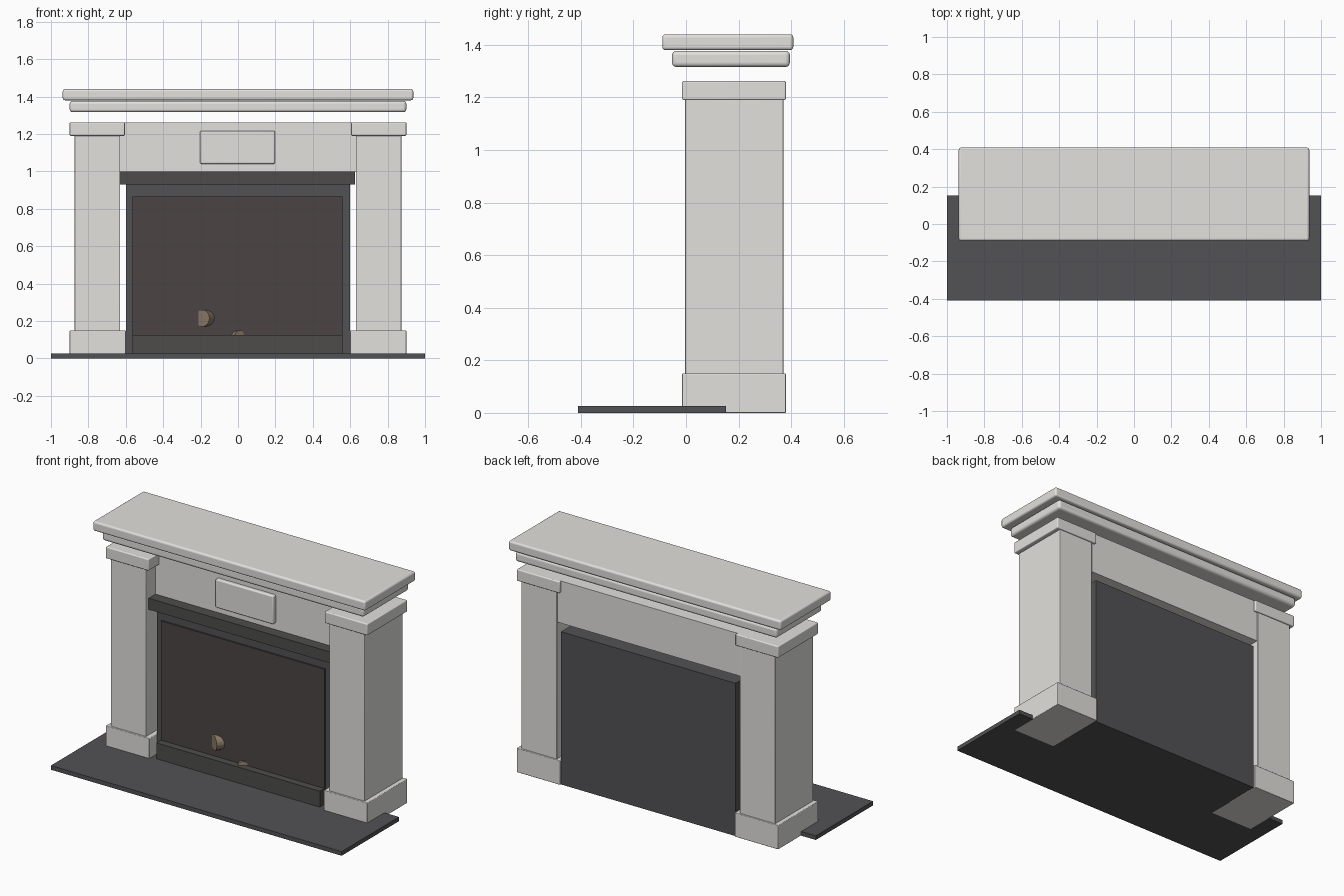
import bpy, bmesh
from mathutils import Vector

if "Cube" in bpy.data.objects:
    bpy.data.objects.remove(bpy.data.objects["Cube"])


def material(name, rgb):
    m = bpy.data.materials.new(name)
    m.diffuse_color = (*rgb, 1)
    m.use_nodes = True
    m.node_tree.nodes["Principled BSDF"].inputs["Base Color"].default_value = m.diffuse_color
    return m


STONE = material("pale_stone", (0.76, 0.75, 0.72))
SLATE = material("slate", (0.085, 0.085, 0.09))
IRON = material("dark_iron", (0.075, 0.073, 0.068))
SCREEN = material("screen", (0.07, 0.06, 0.057))
WOOD = material("wood", (0.27, 0.2, 0.14))


def finish(name, bm, mat):
    me = bpy.data.meshes.new(name)
    bm.to_mesh(me)
    bm.free()
    me.materials.append(mat)
    ob = bpy.data.objects.new(name, me)
    bpy.context.collection.objects.link(ob)
    return ob


def box(name, x, y, z, mat, bevel=0.0, mirror=False):
    """Box from (min, max) ranges, optionally rounded and mirrored across x."""
    bm = bmesh.new()
    bmesh.ops.create_cube(bm, size=1)
    for v in bm.verts:
        v.co = Vector([r[0] if c < 0 else r[1] for c, r in zip(v.co, (x, y, z))])
    ob = finish(name, bm, mat)
    if bevel:
        b = ob.modifiers.new("round", 'BEVEL')
        b.width, b.segments = bevel, 4
        bpy.context.view_layer.objects.active = ob
        ob.select_set(True)
        bpy.ops.object.shade_smooth_by_angle()
        ob.select_set(False)
    if mirror:
        ob.modifiers.new("mirror", 'MIRROR')
    return ob


def log(name, a, b, radius):
    """Cut log running from a to b."""
    a, b = Vector(a), Vector(b)
    bm = bmesh.new()
    bmesh.ops.create_cone(bm, cap_ends=True, segments=16, radius1=radius,
                          radius2=radius, depth=(b - a).length)
    bm.transform((b - a).to_track_quat('Z', 'Y').to_matrix().to_4x4())
    bmesh.ops.translate(bm, verts=bm.verts, vec=(a + b) / 2)
    return finish(name, bm, WOOD)


# hearth slab
box("hearth", (-1, 1), (-0.41, 0.153), (0, 0.026), SLATE)

# pillars with plinth and capital
box("pillar_bases", (0.60, 0.90), (-0.015, 0.38), (0, 0.15), STONE, 0.004, True)
box("pillars", (0.63, 0.873), (-0.003, 0.37), (0.14, 1.2), STONE, 0.003, True)
box("pillar_capitals", (0.605, 0.90), (-0.015, 0.38), (1.19, 1.262), STONE, 0.006, True)

# frieze and plaque
box("frieze", (-0.635, 0.635), (0.09, 0.365), (1.0, 1.262), STONE)
box("plaque", (-0.203, 0.197), (0.065, 0.12), (1.04, 1.217), STONE, 0.008)

# mantel shelf in two steps
box("lower_moulding", (-0.90, 0.90), (-0.053, 0.395), (1.316, 1.377), STONE, 0.016)
box("mantel_shelf", (-0.937, 0.937), (-0.09, 0.408), (1.38, 1.44), STONE, 0.012)

# firebox, hood, screen and lower bar
box("firebox", (-0.60, 0.60), (0.06, 0.37), (0, 0.95), SLATE)
box("hood", (-0.63, 0.625), (0.022, 0.12), (0.93, 1.0), IRON)
box("screen", (-0.565, 0.56), (0.05, 0.1), (0.1, 0.866), SCREEN)
box("lower_bar", (-0.565, 0.56), (0.005, 0.1), (0.026, 0.125), IRON)

# log ends showing through the screen
log("left_log", (-0.19, 0.035, 0.215), (-0.08, 0.2, 0.215), 0.045)
log("right_log", (0.01, 0.035, 0.12), (-0.1, 0.2, 0.10), 0.03)
